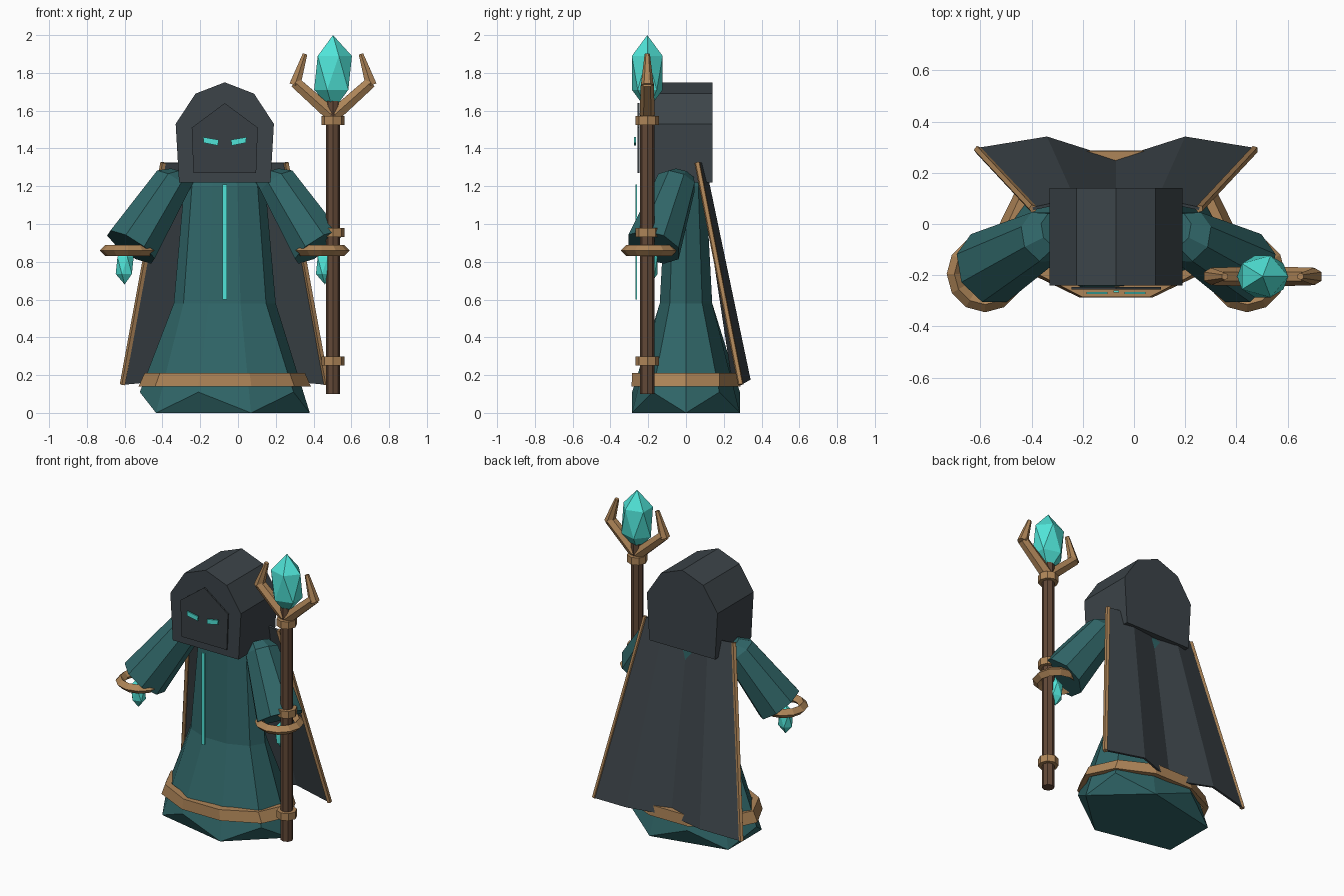
import bpy, bmesh, math
from mathutils import Vector, Matrix

if "Cube" in bpy.data.objects:
    bpy.data.objects.remove(bpy.data.objects["Cube"])

CX = -0.07               # body centre line
STAFF = (0.503, -0.205)  # staff axis


def material(name, rgb):
    lin = [((c / 255 + 0.055) / 1.055) ** 2.4 for c in rgb] + [1]
    m = bpy.data.materials.new(name)
    m.use_nodes = True
    m.diffuse_color = lin
    m.node_tree.nodes["Principled BSDF"].inputs["Base Color"].default_value = lin
    return m


TEAL = material("teal cloth", (48, 102, 104))
DARK = material("charcoal cloth", (60, 68, 73))
SHADE = material("face shadow", (56, 63, 67))
TAN = material("bronze trim", (174, 133, 88))
WOOD = material("dark wood", (98, 72, 55))
GLOW = material("cyan crystal", (80, 228, 216))


def finish(name, bm, mat):
    bmesh.ops.recalc_face_normals(bm, faces=bm.faces[:])
    me = bpy.data.meshes.new(name)
    bm.to_mesh(me)
    bm.free()
    me.materials.append(mat)
    ob = bpy.data.objects.new(name, me)
    bpy.context.collection.objects.link(ob)
    return ob


def loft(name, rings, mat, loop=False):
    """Bridge closed rings of points; cap the ends or join last to first."""
    bm = bmesh.new()
    vs = [[bm.verts.new(p) for p in r] for r in rings]
    pairs = list(zip(vs, vs[1:])) + ([(vs[-1], vs[0])] if loop else [])
    for a, b in pairs:
        for i in range(len(a)):
            j = (i + 1) % len(a)
            bm.faces.new((a[i], a[j], b[j], b[i]))
    if not loop:
        bm.faces.new(vs[0])
        bm.faces.new(vs[-1])
    return finish(name, bm, mat)


def ellipse(rx, ry, z, n=10, c=(CX, 0)):
    return [Vector((c[0] + rx * math.cos(math.tau * i / n),
                    c[1] + ry * math.sin(math.tau * i / n), z)) for i in range(n)]


def tube(name, pts, radii, mat, sides=8):
    """Straight tube; the last section sets the tilt of every ring."""
    pts = [Vector(p) for p in pts]
    d = (pts[-1] - pts[-2]).normalized()
    u = d.cross(Vector((0, 1, 0.01))).normalized()
    w = d.cross(u)
    angles = [math.tau * (k + 0.5) / sides for k in range(sides)]
    rings = [[p + r * (u * math.cos(t) + w * math.sin(t)) for t in angles]
             for p, r in zip(pts, radii)]
    return loft(name, rings, mat)


def extrude(name, outline, y0, y1, mat):
    return loft(name, [[(x, y, z) for x, z in outline] for y in (y0, y1)], mat)


def crystal(name, loc, scale):
    bm = bmesh.new()
    bmesh.ops.create_icosphere(bm, subdivisions=1, radius=1,
                               matrix=Matrix.LocRotScale(Vector(loc), None, Vector(scale)))
    return finish(name, bm, GLOW)


def mirrored(half):
    """Complete an outline given as (offset, z) from bottom right to top centre."""
    return [(CX + x, z) for x, z in half] + [(CX - x, z) for x, z in half[-2::-1]]


# Robe: zigzag hem closed by inward triangles and a flat five-sided base
bm = bmesh.new()
hem = ellipse(0.45, 0.3, 0)
for v in hem[1::2]:
    v.z = 0.11
rings = [[bm.verts.new(p) for p in r] for r in
         (hem, ellipse(0.27, 0.146, 0.58), ellipse(0.215, 0.111, 1.2), ellipse(0.13, 0.075, 1.3))]
for a, b in zip(rings, rings[1:]):
    for i in range(10):
        bm.faces.new((a[i - 1], a[i], b[i], b[i - 1]))
for i in range(1, 10, 2):
    bm.faces.new((rings[0][i - 1], rings[0][i], rings[0][(i + 1) % 10]))
bm.faces.new(rings[0][::2])
bm.faces.new(rings[-1])
finish("robe", bm, TEAL)

# Hem band and front stripe
loft("hem_band", [ellipse(0.456, 0.303, 0.14), ellipse(0.425, 0.3, 0.21),
                  ellipse(0.39, 0.25, 0.21), ellipse(0.42, 0.27, 0.14)], TAN, loop=True)
extrude("robe_stripe", [(CX - 0.011, 0.6), (CX + 0.011, 0.6),
                        (CX + 0.011, 1.21), (CX - 0.011, 1.21)], -0.2685, -0.259, GLOW)

# Hood, shadowed face and eyes
extrude("hood", mirrored([(0.242, 1.22), (0.26, 1.53), (0.155, 1.69), (0, 1.75)]),
        -0.24, 0.14, DARK)
extrude("face", mirrored([(0.166, 1.27), (0.175, 1.51), (0, 1.64)]), -0.256, -0.247, SHADE)
for side, label in ((1, "left"), (-1, "right")):
    eye = [(0.036, 1.415), (0.111, 1.43), (0.115, 1.46), (0.033, 1.446)]
    extrude(label + "_eye", [(CX + side * x, z) for x, z in eye], -0.2745, -0.265, GLOW)

# Cape with two folds
columns = [(-1, 0.06, 0.292, 0.15), (-0.5, 0.095, 0.336, 0.175), (0, 0.075, 0.25, 0.16),
           (0.5, 0.095, 0.336, 0.175), (1, 0.06, 0.292, 0.15)]
bm = bmesh.new()
cols = [(bm.verts.new((CX + 0.325 * t, y0, 1.325)), bm.verts.new((CX + 0.54 * t, y1, z)))
        for t, y0, y1, z in columns]
for a, b in zip(cols, cols[1:]):
    bm.faces.new((a[0], b[0], b[1], a[1]))
cape = finish("cape", bm, DARK)
solid = cape.modifiers.new("thickness", "SOLIDIFY")
solid.thickness = 0.012
solid.offset = 0

# Cape trim, sleeve, cuff, hand crystal and staff prong on each side
for s, label in ((1, "left"), (-1, "right")):
    tube(label + "_cape_trim", [(CX + s * 0.325, 0.06, 1.325), (CX + s * 0.54, 0.29, 0.15)],
         [0.016, 0.016], TAN, 5)
    tube(label + "_sleeve", [(CX + s * 0.23, -0.025, 1.25), (CX + s * 0.28, -0.05, 1.22),
                             (CX + s * 0.497, -0.172, 0.878)], [0.075, 0.108, 0.15], TEAL)
    c = (CX + s * 0.512, -0.195)
    loft(label + "_cuff", [ellipse(r, r, z, 12, c) for r, z in
                           ((0.15, 0.86), (0.12, 0.89), (0.09, 0.86), (0.12, 0.83))],
         TAN, loop=True)
    crystal(label + "_hand_crystal", (CX + s * 0.53, -0.19, 0.78), (0.053, 0.046, 0.1))
    x, y = STAFF
    tube(label + "_prong_lower", [(x + s * 0.01, y, 1.58), (x + s * 0.2, y, 1.75)],
         [0.04, 0.034], TAN, 6)
    tube(label + "_prong_tip", [(x + s * 0.202, y, 1.735), (x + s * 0.148, y, 1.9)],
         [0.034, 0.014], TAN, 6)

# Staff
loft("staff_shaft", [ellipse(0.038, 0.038, z, 8, STAFF) for z in (0.1, 1.65)], WOOD)
for label, z in (("lower", 0.25), ("grip", 0.93), ("upper", 1.525)):
    loft(label + "_staff_ring", [ellipse(0.062, 0.062, h, 8, STAFF) for h in (z, z + 0.048)], TAN)
crystal("staff_crystal", (*STAFF, 1.8), (0.112, 0.096, 0.2))
